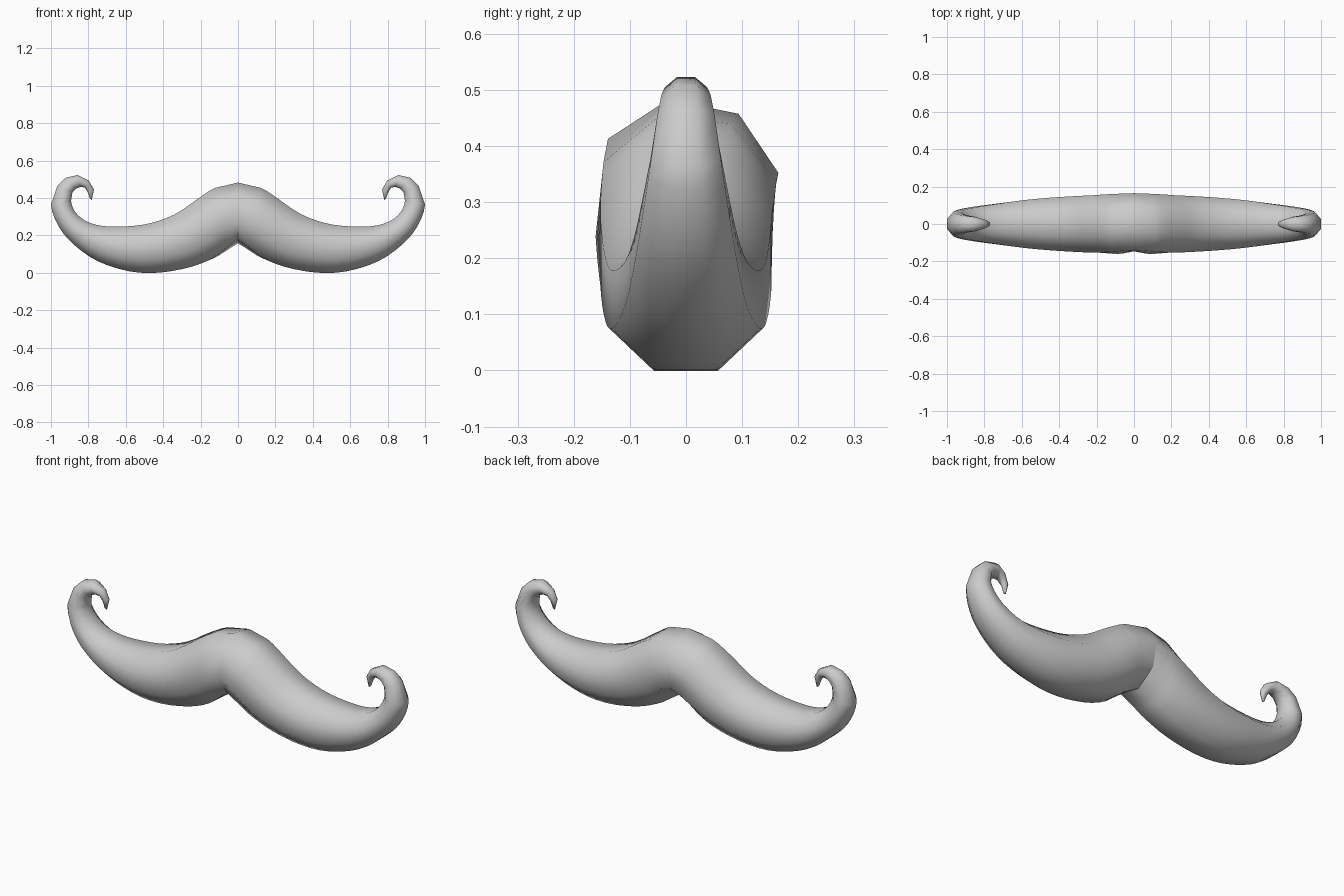
import bpy, bmesh, math
from mathutils import Vector

cube = bpy.data.objects.get("Cube")
if cube:
    bpy.data.objects.remove(cube, do_unlink=True)

# Plain grey finish
grey = bpy.data.materials.new("soft grey")
grey.use_nodes = True
colour = (0.6, 0.6, 0.6, 1)
grey.diffuse_color = colour
grey.node_tree.nodes["Principled BSDF"].inputs["Base Color"].default_value = colour

SIDES = 8
# Sections from centre to curl tip: upper edge x, z, lower edge x, z, half depth
stations = [Vector(s) for s in (
    (0, .473, 0, .168, .155),
    (.12, .448, .06, .127, .155),
    (.22, .39, .13, .08, .154),
    (.34, .312, .25, .032, .149),
    (.47, .265, .42, .001, .14),
    (.60, .248, .58, .008, .127),
    (.72, .25, .75, .062, .108),
    (.81, .275, .88, .153, .092),
    (.87, .325, .96, .25, .078),
    (.893, .385, 1.0, .365, .063),
    (.885, .43, .966, .465, .051),
    (.865, .45, .922, .508, .044),
    (.842, .46, .857, .523, .038),
    (.818, .455, .797, .492, .025),
    (.803, .43, .77, .445, .015),
    (.792, .397, .782, .39, .006),
)]


def smooth_sections(points, first, last, steps):
    """Spline the long body, leaving the crown and the curl faceted."""
    out = []
    for i in range(len(points) - 1):
        a, b, c, d = (points[min(max(i + k, 0), len(points) - 1)] for k in (-1, 0, 1, 2))
        n = steps if first <= i < last else 1
        for s in range(n):
            t = s / n
            out.append(b + (c - a) * (t / 2) + (2 * a - 5 * b + 4 * c - d) * (t * t / 2)
                       + (3 * b - a - 3 * c + d) * (t ** 3 / 2))
    return out + [points[-1]]


def add_ring(bm, section):
    """Eight-sided ring whose flats touch the upper and lower edges."""
    ux, uz, lx, lz, depth = section
    mid = Vector(((ux + lx) / 2, 0, (uz + lz) / 2))
    half = Vector(((ux - lx) / 2, 0, (uz - lz) / 2))
    grow = 1 / math.cos(math.pi / SIDES)
    twist = -0.2 * max(0, 1 - mid.x / 0.2)
    ring = []
    for k in range(SIDES):
        a = (k + 0.5) * math.tau / SIDES + twist
        offset = half * math.sin(a) + Vector((0, depth * math.cos(a), 0))
        ring.append(bm.verts.new(mid + offset * grow))
    return ring


# One swept half with a curled end
bm = bmesh.new()
rings = [add_ring(bm, s) for s in smooth_sections(stations, 1, 9, 3)]
# Small dent in the front of the parting
rings[0][SIDES // 2].co += Vector((0, 0.018, -0.015))
for r0, r1 in zip(rings, rings[1:]):
    for k in range(SIDES):
        j = (k + 1) % SIDES
        bm.faces.new((r0[k], r0[j], r1[j], r1[k]))
bm.faces.new(rings[-1])
bmesh.ops.recalc_face_normals(bm, faces=bm.faces[:])
for f in bm.faces:
    f.smooth = True
# Crisp crease where the halves meet below the crown
for e in bm.edges:
    if all(abs(v.co.x) < 0.001 and v.co.z < 0.4 for v in e.verts):
        e.smooth = False

mesh = bpy.data.meshes.new("moustache")
bm.to_mesh(mesh)
bm.free()
mesh.materials.append(grey)
moustache = bpy.data.objects.new("moustache", mesh)
bpy.context.collection.objects.link(moustache)

# Other half
mirror = moustache.modifiers.new("mirror halves", 'MIRROR')
mirror.use_axis[0] = True
mirror.use_clip = True
mirror.merge_threshold = 0.001
